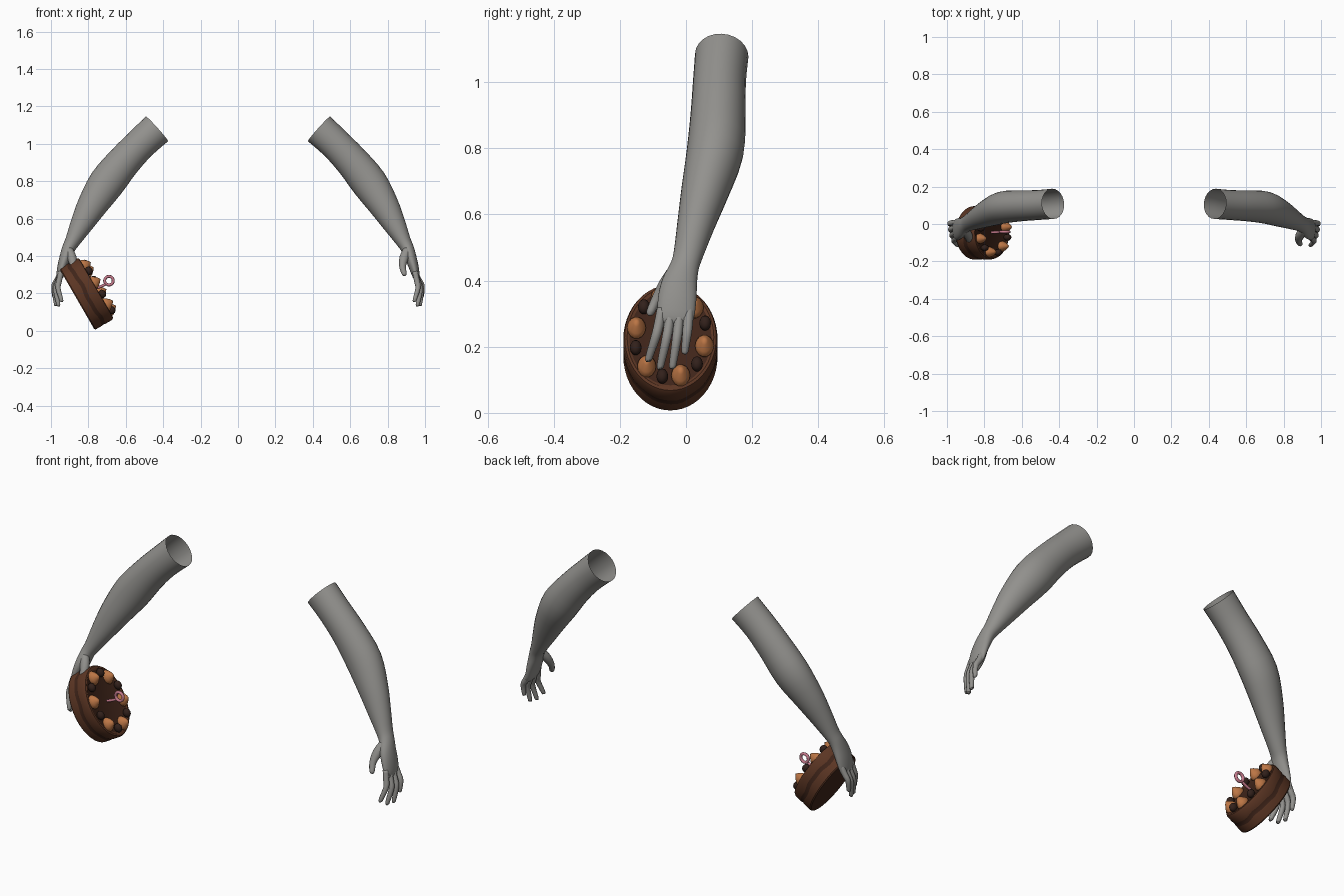
import bpy, bmesh, math
from mathutils import Vector, Matrix

if "Cube" in bpy.data.objects:
    bpy.data.objects.remove(bpy.data.objects["Cube"])


def material(name, rgb):
    m = bpy.data.materials.new(name)
    m.diffuse_color = (*rgb, 1)
    m.use_nodes = True
    m.node_tree.nodes["Principled BSDF"].inputs["Base Color"].default_value = m.diffuse_color
    return m


GREY = material("grey skin", (0.29, 0.285, 0.27))
BROWN = material("chocolate brown", (0.105, 0.036, 0.017))
DARK = material("dark chocolate", (0.05, 0.018, 0.010))
BEAD = material("bitter chocolate", (0.032, 0.015, 0.011))
ORANGE = material("orange cream", (0.50, 0.18, 0.06))
PINK = material("pink candy", (0.58, 0.20, 0.27))


def finish(name, bm, mats, angle=None):
    bmesh.ops.recalc_face_normals(bm, faces=bm.faces)
    me = bpy.data.meshes.new(name)
    bm.to_mesh(me)
    bm.free()
    for m in mats:
        me.materials.append(m)
    ob = bpy.data.objects.new(name, me)
    bpy.context.collection.objects.link(ob)
    for p in me.polygons:
        p.use_smooth = True
    if angle:
        bpy.ops.object.select_all(action='DESELECT')
        ob.select_set(True)
        bpy.context.view_layer.objects.active = ob
        bpy.ops.object.shade_smooth_by_angle(angle=math.radians(angle))
    return ob


def mirror(ob):
    ob.modifiers.new("mirror", 'MIRROR').use_mirror_merge = False


def smooth_path(pts, n):
    """Catmull-Rom interpolation of section tuples."""
    p = [pts[0]] + list(pts) + [pts[-1]]
    out = []
    for i in range(1, len(p) - 2):
        for k in range(n):
            t = k / n
            out.append([0.5 * (2 * b + (c - a) * t + (2 * a - 5 * b + 4 * c - d) * t * t
                               + (3 * b - a - 3 * c + d) * t ** 3)
                        for a, b, c, d in zip(p[i - 1], p[i], p[i + 1], p[i + 2])])
    return out + [list(pts[-1])]


def tube(bm, pts, sides, n=3, cap_start=False):
    """Loft oval sections (x, y, z, radius along y, radius across)."""
    secs = smooth_path(pts, n)
    rings = []
    for i, s in enumerate(secs):
        a, b = secs[max(i - 1, 0)], secs[min(i + 1, len(secs) - 1)]
        t = (Vector(b[:3]) - Vector(a[:3])).normalized()
        u = Vector((0, 1, 0))
        u = (u - t * u.dot(t)).normalized()
        v = t.cross(u)
        ring = []
        for k in range(sides):
            w = 2 * math.pi * k / sides
            ring.append(bm.verts.new(Vector(s[:3]) + u * s[3] * math.cos(w) + v * s[4] * math.sin(w)))
        rings.append(ring)
    for r, q in zip(rings, rings[1:]):
        for k in range(sides):
            j = (k + 1) % sides
            bm.faces.new((r[k], r[j], q[j], q[k]))
    bm.faces.new(rings[-1])
    if cap_start:
        bm.faces.new(rings[0])


# Arms: open shoulder end, elbow, forearm, wrist and flat palm
bm = bmesh.new()
tube(bm, [(0.433, 0.108, 1.080, 0.081, 0.089), (0.520, 0.101, 1.000, 0.080, 0.086),
          (0.610, 0.097, 0.905, 0.083, 0.090), (0.702, 0.088, 0.790, 0.086, 0.096),
          (0.780, 0.057, 0.670, 0.072, 0.080), (0.836, 0.030, 0.570, 0.057, 0.061),
          (0.884, 0.007, 0.480, 0.045, 0.041), (0.906, -0.005, 0.440, 0.044, 0.035),
          (0.924, -0.020, 0.390, 0.054, 0.031), (0.940, -0.027, 0.340, 0.058, 0.026),
          (0.953, -0.031, 0.290, 0.055, 0.019), (0.958, -0.033, 0.268, 0.044, 0.010)], 24)
mirror(finish("arms", bm, [GREY]))

# Fingers: base y, knuckle x, tip (x, y, z)
FINGERS = [(-0.073, 0.962, (0.945, -0.112, 0.155)), (-0.045, 0.974, (0.961, -0.077, 0.132)),
           (-0.018, 0.981, (0.974, -0.040, 0.134)), (0.009, 0.985, (0.984, -0.003, 0.178))]
bm = bmesh.new()
for y, kx, (tx, ty, tz) in FINGERS:
    my, mz = (y + ty) / 2, (0.30 + tz) / 2
    tube(bm, [(0.946, y, 0.315, 0.015, 0.015), (0.5 * (0.952 + kx), (y + my) / 2, (0.30 + mz) / 2, 0.015, 0.016),
              (kx, my, mz, 0.014, 0.014), (tx, ty, tz + 0.012, 0.011, 0.011),
              (tx - 0.001, ty, tz + 0.003, 0.008, 0.008), (tx - 0.002, ty, tz, 0.003, 0.003)],
         10, cap_start=True)
mirror(finish("fingers", bm, [GREY]))

# Thumbs
bm = bmesh.new()
tube(bm, [(0.908, -0.030, 0.435, 0.022, 0.024), (0.888, -0.060, 0.390, 0.022, 0.025),
          (0.880, -0.088, 0.345, 0.016, 0.018), (0.888, -0.106, 0.308, 0.013, 0.014),
          (0.892, -0.110, 0.298, 0.009, 0.009), (0.893, -0.111, 0.294, 0.003, 0.003)],
     12, cap_start=True)
mirror(finish("thumbs", bm, [GREY]))

# Cake frame: oval plate coordinates, tilted 60 degrees towards the centre
CAKE = Matrix(((0, -0.5 * 0.19, 0.866, -0.861),
               (0.1425, 0, 0, -0.047),
               (0, 0.866 * 0.19, 0.5, 0.169),
               (0, 0, 0, 1)))


def lathe(bm, profile, sides, centre=(0, 0, 0)):
    """Revolve (radius, height, wave, material) rows in cake coordinates."""
    c = Vector(centre)
    rows = []
    for r, z, wave, mat in profile:
        ring = []
        for k in range(sides if r else 1):
            a = 2 * math.pi * k / sides
            dz = wave * (math.sin(5 * a) + 0.5 * math.sin(11 * a + 1))
            ring.append(bm.verts.new(CAKE @ (c + Vector((r * math.cos(a), r * math.sin(a), z + dz)))))
        rows.append(ring)
    for i, (p, q) in enumerate(zip(rows, rows[1:])):
        for k in range(sides):
            j = (k + 1) % sides
            ids = [p[k % len(p)], p[j % len(p)], q[j % len(q)], q[k % len(q)]]
            f = bm.faces.new(list(dict.fromkeys(ids)))
            f.material_index = profile[i][3]


# Cake body: brown layers with a dark wavy filling, dark base and top
bm = bmesh.new()
lathe(bm, [(0, 0, 0, 1), (0.97, 0, 0, 0), (1.0, 0.006, 0, 0), (1.0, 0.046, 0.004, 1),
           (0.985, 0.056, 0.003, 1), (1.0, 0.068, 0.004, 0), (1.0, 0.106, 0, 0),
           (0.97, 0.117, 0, 0), (0.92, 0.119, 0, 0), (0.87, 0.115, 0, 1), (0, 0.115, 0, 1)], 48)
finish("cake", bm, [BROWN, DARK], 35)

# Toppings: six cream peaks alternating with six chocolate beads
peaks, beads = bmesh.new(), bmesh.new()
for i in range(6):
    a = math.radians(17 + 60 * i)
    b = a + math.radians(30)
    ball = [(0.125 * math.sin(math.pi * k / 8) if 0 < k < 8 else 0,
             -0.02 * math.cos(math.pi * k / 8), 0, 0) for k in range(9)]
    lathe(beads, ball, 14, (0.77 * math.cos(a), 0.77 * math.sin(a), 0.131))
    lathe(peaks, [(0.18, 0, 0, 0), (0.20, 0.010, 0, 0), (0.155, 0.024, 0, 0),
                  (0.075, 0.040, 0, 0), (0, 0.050, 0, 0)], 14,
          (0.74 * math.cos(b), 0.74 * math.sin(b), 0.113))
finish("chocolate_beads", beads, [BEAD])
finish("cream_peaks", peaks, [ORANGE], 60)

# Candy ring on a short stem in the middle of the cake
bm = bmesh.new()
N, M = 20, 8
grid = []
for i in range(N):
    a = 2 * math.pi * i / N
    grid.append([])
    for j in range(M):
        b = 2 * math.pi * j / M
        r = 0.023 + 0.008 * math.cos(b)
        grid[i].append(bm.verts.new((-0.690 + r * math.cos(a), -0.042 + 0.008 * math.sin(b),
                                     0.268 + r * math.sin(a))))
for i in range(N):
    for j in range(M):
        bm.faces.new((grid[i][j], grid[(i + 1) % N][j],
                      grid[(i + 1) % N][(j + 1) % M], grid[i][(j + 1) % M]))
tube(bm, [(-0.765, -0.045, 0.226, 0.007, 0.007), (-0.735, -0.044, 0.236, 0.007, 0.007),
          (-0.705, -0.042, 0.250, 0.007, 0.007)], 8, cap_start=True)
finish("candy_ring", bm, [PINK])
